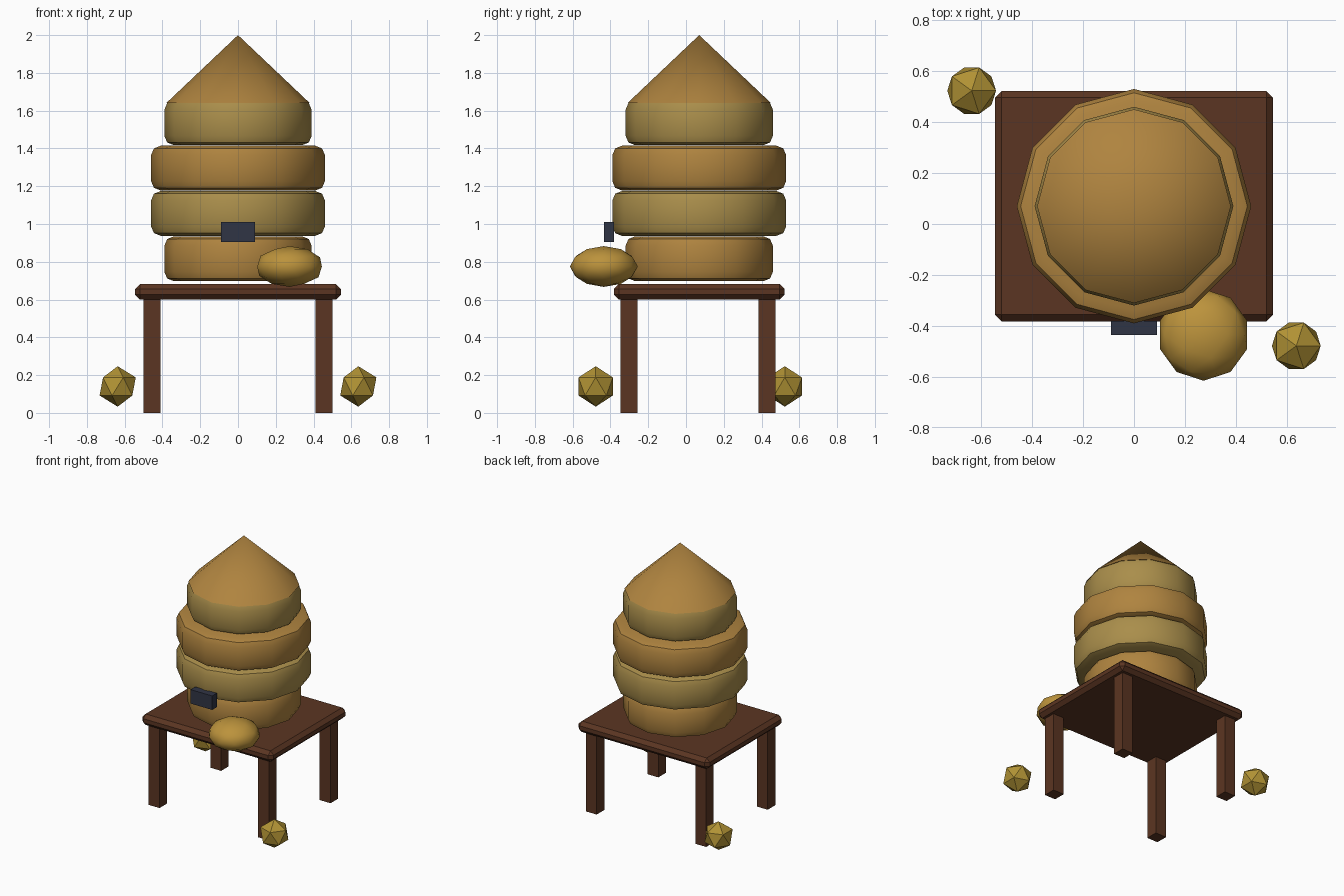
import bpy
from math import radians

if "Cube" in bpy.data.objects:
    bpy.data.objects.remove(bpy.data.objects["Cube"])

CY = 0.07  # hive and table are centred a little behind the origin


def material(name, rgb):
    m = bpy.data.materials.new(name)
    m.diffuse_color = (*rgb, 1)
    m.use_nodes = True
    m.node_tree.nodes["Principled BSDF"].inputs["Base Color"].default_value = m.diffuse_color
    return m


straw_dark = material("straw_dark", (0.43, 0.23, 0.05))
straw_light = material("straw_light", (0.40, 0.27, 0.07))
wood = material("wood", (0.105, 0.036, 0.016))
dark = material("dark", (0.03, 0.035, 0.06))
honey = material("honey", (0.50, 0.29, 0.045))
bee_gold = material("bee_gold", (0.44, 0.29, 0.035))


def finish(name, mat, bevel=0, segments=1, smooth=False):
    o = bpy.context.object
    o.name = name
    o.data.materials.append(mat)
    bpy.ops.object.transform_apply(location=False, rotation=False, scale=True)
    if bevel:
        b = o.modifiers.new("Bevel", 'BEVEL')
        b.width = bevel
        b.segments = segments
        b.limit_method = 'ANGLE'
        b.angle_limit = radians(45)
        bpy.ops.object.modifier_apply(modifier="Bevel")
    if smooth:
        bpy.ops.object.shade_smooth_by_angle(angle=radians(40))
    return o


def box(name, lo, hi, mat, bevel=0):
    bpy.ops.mesh.primitive_cube_add(size=1, location=[(a + b) / 2 for a, b in zip(lo, hi)])
    bpy.context.object.scale = [b - a for a, b in zip(lo, hi)]
    return finish(name, mat, bevel)


# Stacked twelve-sided straw bands with rounded rims
for i, (r, mat) in enumerate([(0.39, straw_dark), (0.46, straw_light),
                              (0.46, straw_dark), (0.39, straw_light)]):
    bpy.ops.mesh.primitive_cylinder_add(vertices=12, radius=r, depth=0.238,
                                        location=(0, CY, 0.816 + 0.24 * i))
    finish(f"hive_band_{i + 1}", mat, 0.05, 2, True)

# Pointed roof
bpy.ops.mesh.primitive_cone_add(vertices=12, radius1=0.38, radius2=0, depth=0.36,
                                location=(0, CY, 1.82))
finish("hive_roof", straw_dark, smooth=True)

# Entrance
box("entrance", (-0.09, -0.435, 0.905), (0.09, -0.38, 1.01), dark)

# Table top and four legs
box("table_top", (-0.545, -0.382, 0.60), (0.545, 0.522, 0.682), wood, 0.026)
for x, side in ((-0.455, "left"), (0.455, "right")):
    for y, end in ((-0.302, "front"), (0.43, "back")):
        box(f"{end}_{side}_leg", (x - 0.045, y - 0.045, 0), (x + 0.045, y + 0.045, 0.61), wood)

# Honey blob hanging over the table edge
bpy.ops.mesh.primitive_ico_sphere_add(subdivisions=2, radius=0.18, location=(0.273, -0.435, 0.775))
bpy.context.object.scale = (1, 1, 0.6)
finish("honey_blob", honey, smooth=True)

# Faceted bees beside the table
for name, x, y in (("right_bee", 0.637, -0.478), ("left_bee", -0.637, 0.523)):
    bpy.ops.mesh.primitive_ico_sphere_add(subdivisions=1, radius=0.107, location=(x, y, 0.14))
    finish(name, bee_gold)
